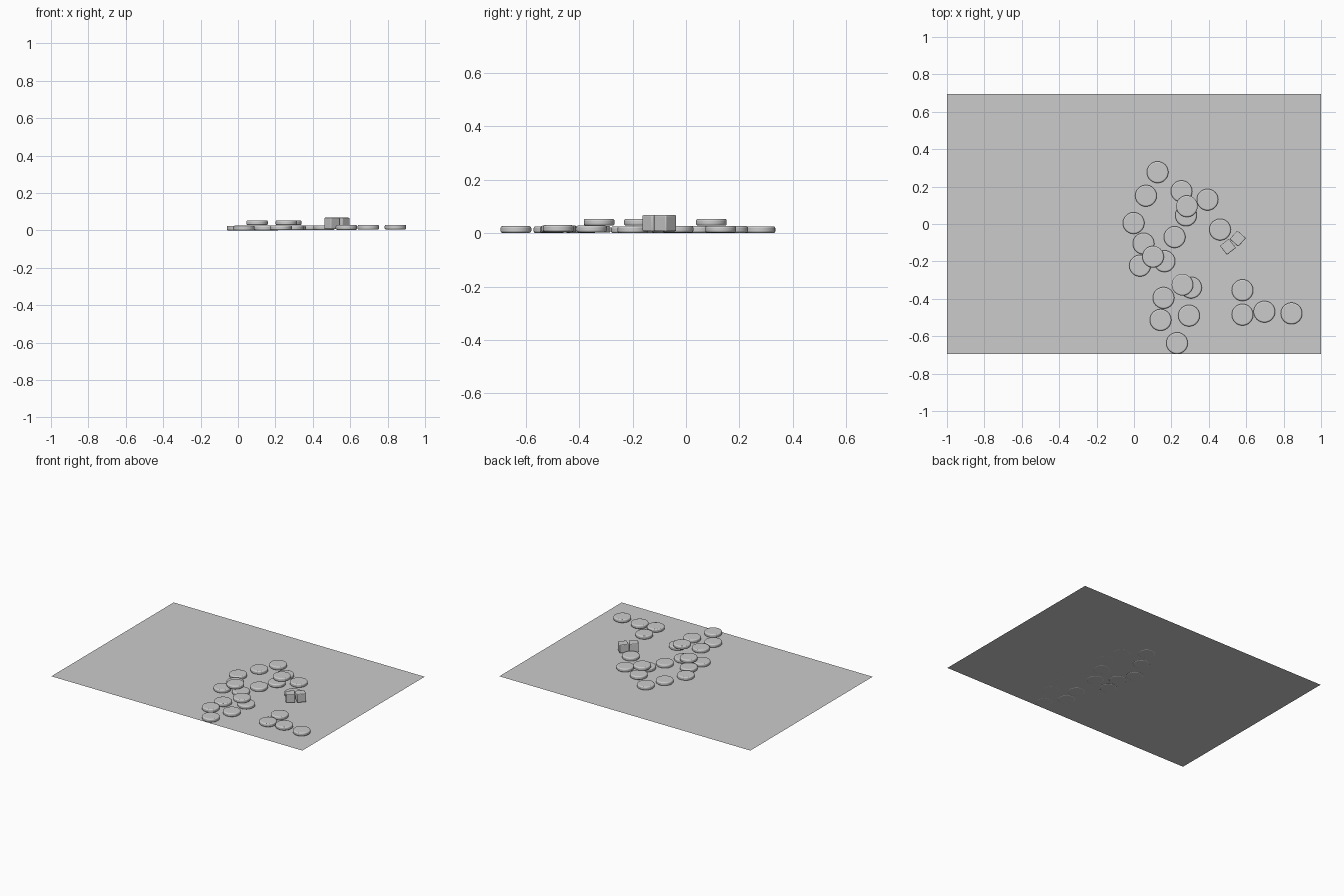
import bpy
from math import radians

if "Cube" in bpy.data.objects:
    bpy.data.objects.remove(bpy.data.objects["Cube"])

R, T, DIE = 0.0575, 0.025, 0.061


def finish(ob, name, width, segments, angle=35):
    ob.name = name
    bev = ob.modifiers.new("rounded_edges", 'BEVEL')
    bev.width = width
    bev.segments = segments
    bev.limit_method = 'ANGLE'
    bev.angle_limit = radians(30)
    bpy.ops.object.shade_smooth_by_angle(angle=radians(angle))


def disc(name, x, y, z):
    bpy.ops.mesh.primitive_cylinder_add(vertices=48, radius=R, depth=T,
                                        location=(x, y, z + T / 2))
    finish(bpy.context.object, name, 0.007, 3)


def die(name, x, y, turn):
    bpy.ops.mesh.primitive_cube_add(size=DIE, location=(x, y, 0.007 + DIE / 2),
                                    rotation=(0, 0, radians(turn)))
    finish(bpy.context.object, name, 0.005, 3)


# Thin table sheet
bpy.ops.mesh.primitive_plane_add(size=2, location=(0, 0, 0.002))
sheet = bpy.context.object
sheet.name = "table_sheet"
sheet.scale = (1, 0.696, 1)

# Scattered playing discs lying on the sheet (settled on a very slight slope)
lower = [(.126, .277), (.064, .151), (-.002, .005), (.254, .175), (.278, .046),
         (.393, .13), (.46, -.03), (.217, -.07), (.051, -.105), (.032, -.223),
         (.163, -.199), (.305, -.34), (.158, -.395), (.142, -.513),
         (.294, -.49), (.23, -.637), (.58, -.354), (.58, -.485),
         (.697, -.469), (.842, -.478)]
for i, (x, y) in enumerate(lower):
    disc(f"playing_disc_{i + 1}", x, y, 0.006 * max(x, 0))

# Discs resting on top of others
for i, (x, y) in enumerate([(.283, .095), (.102, -.175), (.259, -.325)]):
    disc(f"stacked_disc_{i + 1}", x, y, 0.0285)

# Pair of dice
die("die_1", .502, -.122, 38)
die("die_2", .555, -.078, 48)
